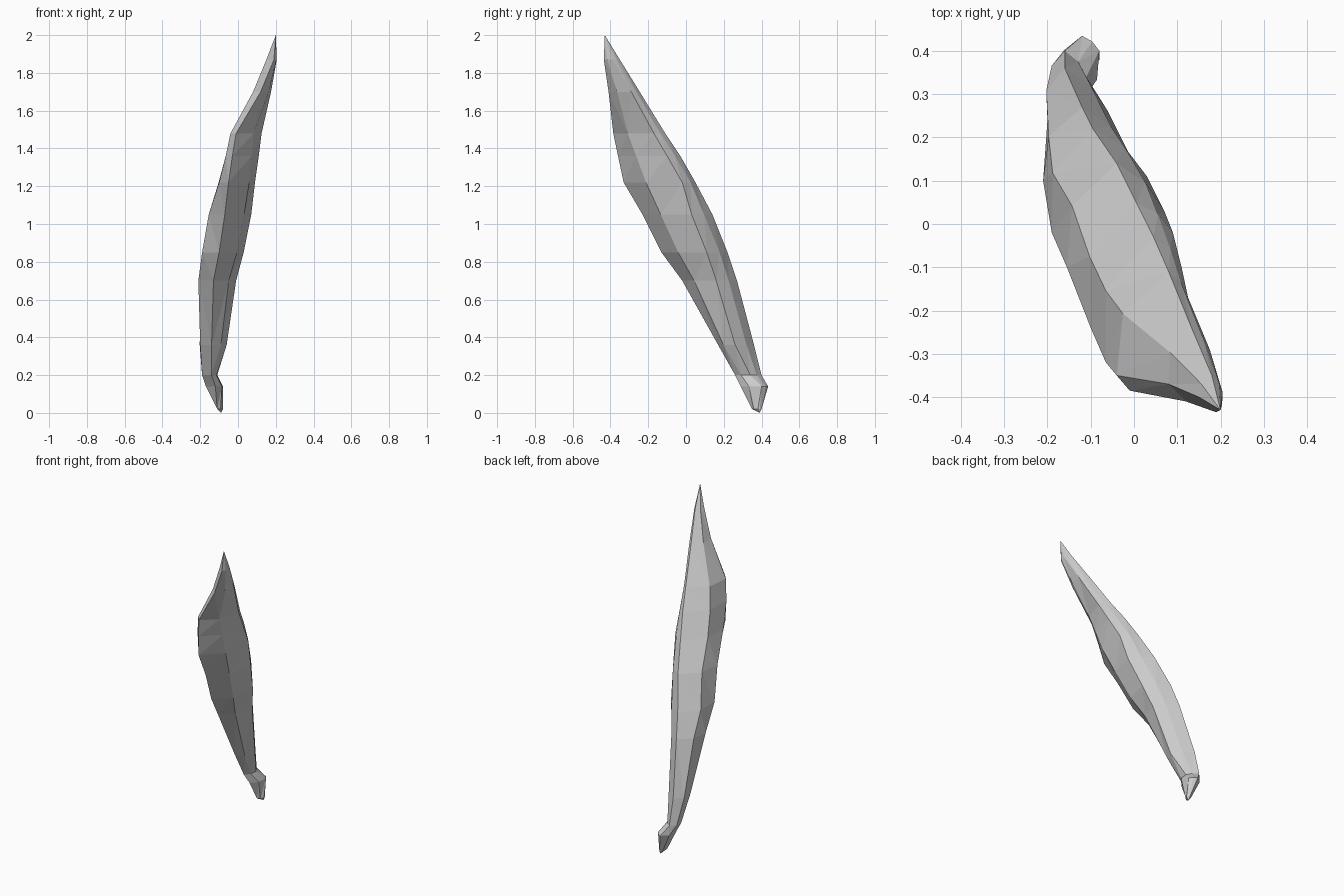
import bpy
import bmesh
from mathutils import Vector

# Remove the default cube only
default_cube = bpy.data.objects.get("Cube")
if default_cube:
    bpy.data.objects.remove(default_cube, do_unlink=True)


def make_material(name, colour):
    material = bpy.data.materials.new(name)
    material.use_nodes = True
    material.diffuse_color = colour
    shader = next(n for n in material.node_tree.nodes if n.type == "BSDF_PRINCIPLED")
    shader.inputs["Base Color"].default_value = colour
    return material


# Sections in hundredths: height, then x and y of the four main edges
# (outer side edge, front edge, inner side edge, back ridge)
HUNDREDTH = 0.01
pod_sections = [
    (2, -11, 37, -11, 35, -8, 38, -9, 40),
    (14, -17, 35, -12, 29, -8, 40, -12, 43.5),
    (20, -19, 32, -14, 26, -11, 34, -16, 40),
    (36, -20, 24, -14, 17, -6, 26, -16, 36),
    (70, -21, 10, -13, -2, -1, 16, -12, 27),
    (85, -19, -2, -10, -13, 3, 11, -9.5, 22),
    (105, -15.5, -10, -7, -23, 7, 3, -4, 14),
    (122, -10, -24, -5, -33, 9, -2, 0.5, 5),
    (136, -6.5, -32, -3, -36, 11, -10, 4.5, -3),
    (148, -4, -35, -1, -38.5, 12.5, -17, 8, -11),
    (170, 8, -37, 12, -41, 17.5, -29, 13.5, -24.5),
    (187, 15, -40, 19, -43.5, 20.5, -39, 18, -35),
]
stem_end = (-9, 39, 0)
pointed_tip = (20, -43, 200)


def bulge(start, end, position, amount):
    """A point along an edge pushed sideways, to round a broad side."""
    along = end - start
    sideways = Vector((along.y, -along.x, 0))
    return start + along * position + sideways * amount


def section_points(section):
    """Seven corner points going around one section."""
    height = section[0]
    pairs = zip(section[1::2], section[2::2])
    outer, front, inner, back = [Vector((x, y, height)) for x, y in pairs]
    belly = bulge(front, inner, 0.45, 0.15)
    shoulder = bulge(inner, back, 0.5, 0.1)
    upper_side = bulge(outer, back, 0.5, -0.19)
    return [outer, front, belly, inner, shoulder, back, upper_side]


def build_pod(name, sections, bottom, top, material):
    """Loft the sections and close both ends to a point."""
    bm = bmesh.new()
    rings = [
        [bm.verts.new(point * HUNDREDTH) for point in section_points(section)]
        for section in sections
    ]
    bottom_vert = bm.verts.new(Vector(bottom) * HUNDREDTH)
    top_vert = bm.verts.new(Vector(top) * HUNDREDTH)
    count = len(rings[0])

    # Side faces between neighbouring sections
    for lower, upper in zip(rings, rings[1:]):
        for i in range(count):
            j = (i + 1) % count
            bm.faces.new((lower[i], lower[j], upper[j], upper[i]))

    # Fans at the stem end and the tip
    for i in range(count):
        j = (i + 1) % count
        bm.faces.new((rings[0][j], rings[0][i], bottom_vert))
        bm.faces.new((rings[-1][i], rings[-1][j], top_vert))

    bmesh.ops.triangulate(bm, faces=bm.faces[:], quad_method="SHORT_EDGE")
    bmesh.ops.recalc_face_normals(bm, faces=bm.faces[:])
    mesh = bpy.data.meshes.new(name)
    bm.to_mesh(mesh)
    bm.free()
    mesh.materials.append(material)
    pod = bpy.data.objects.new(name, mesh)
    bpy.context.collection.objects.link(pod)
    return pod


# Slanted, faceted pod with a short stem and a sharp tip
light_grey = make_material("light_grey", (0.6, 0.6, 0.6, 1.0))
build_pod("faceted_pod", pod_sections, stem_end, pointed_tip, light_grey)
